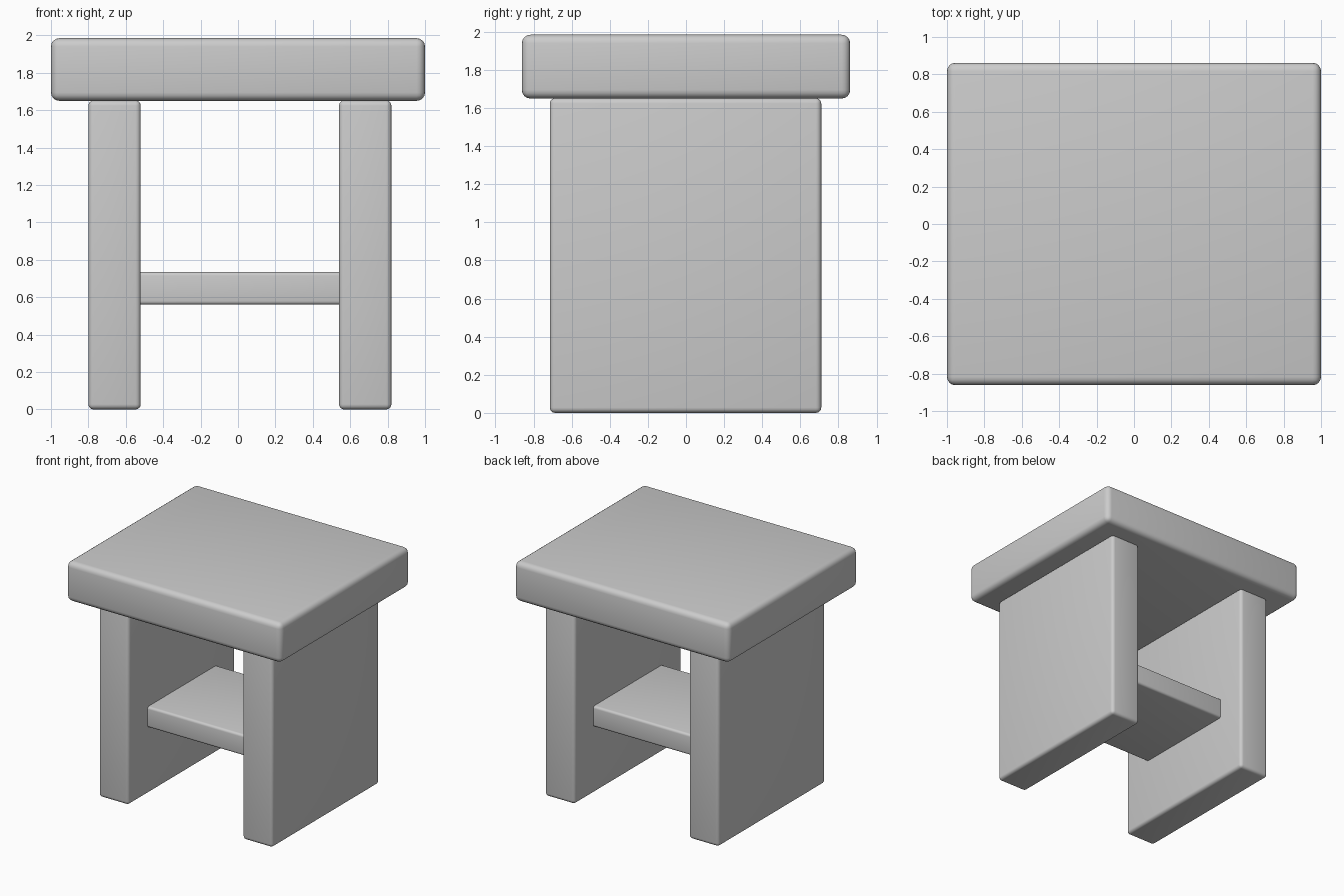
import bpy
import math

if "Cube" in bpy.data.objects:
    bpy.data.objects.remove(bpy.data.objects["Cube"])


def block(name, lo, hi, radius):
    """Box between two corners with softly rounded edges."""
    centre = [(a + b) / 2 for a, b in zip(lo, hi)]
    bpy.ops.mesh.primitive_cube_add(size=1, location=centre)
    ob = bpy.context.object
    ob.name = name
    ob.scale = [b - a for a, b in zip(lo, hi)]
    bpy.ops.object.transform_apply(location=False, rotation=False, scale=True)
    bevel = ob.modifiers.new("rounded_edges", 'BEVEL')
    bevel.width = radius
    bevel.segments = 4
    bpy.ops.object.modifier_apply(modifier=bevel.name)
    bpy.ops.object.shade_smooth_by_angle(angle=math.radians(35))
    return ob


# Thick seat slab
block("seat", (-1.0, -0.862, 1.65), (1.0, 0.862, 1.985), 0.045)

# Two slab legs, standing very slightly off centre
for name, x in (("left_leg", -0.8), ("right_leg", 0.54)):
    block(name, (x, -0.715, 0.0), (x + 0.28, 0.71, 1.652), 0.028)

# Stretcher shelf, let into both legs
block("stretcher_shelf", (-0.56, -0.46, 0.56), (0.58, 0.46, 0.735), 0.02)
